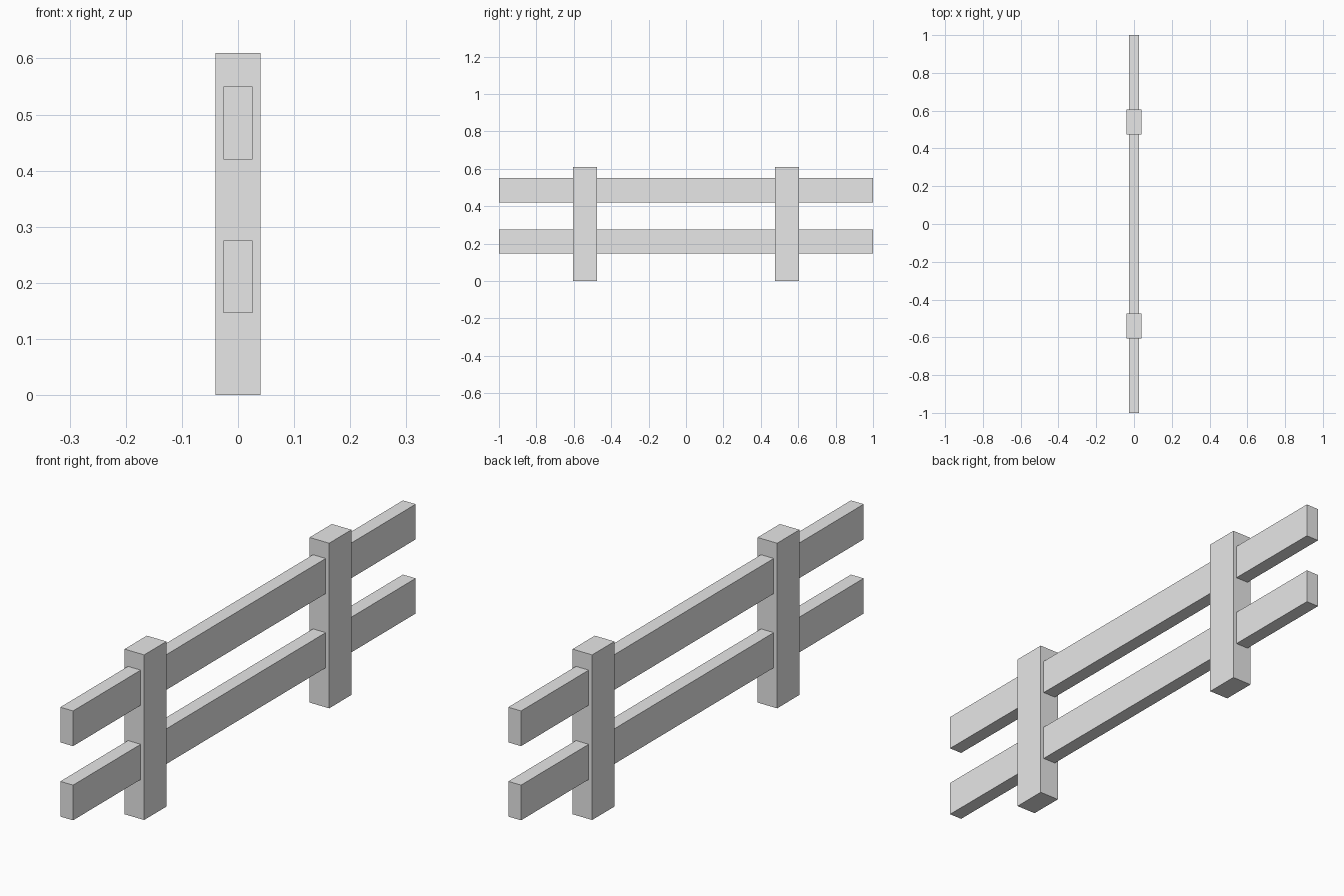
import bpy

if "Cube" in bpy.data.objects:
    bpy.data.objects.remove(bpy.data.objects["Cube"], do_unlink=True)

# Single plain grey
grey = bpy.data.materials.new("light_grey")
grey.use_nodes = True
colour = (0.8, 0.8, 0.8, 1)
grey.diffuse_color = colour
grey.node_tree.nodes["Principled BSDF"].inputs["Base Color"].default_value = colour


def box(name, size, centre):
    bpy.ops.mesh.primitive_cube_add(size=1, location=centre)
    part = bpy.context.object
    part.name = name
    part.scale = size
    bpy.ops.object.transform_apply(location=False, rotation=False, scale=True)
    part.data.materials.append(grey)
    return part


# Upright posts
POST_HEIGHT = 0.61
for name, y in (("front_post", -0.54), ("back_post", 0.54)):
    box(name, (0.08, 0.13, POST_HEIGHT), (0, y, POST_HEIGHT / 2))

# Horizontal rails running through the posts
for name, z in (("lower_rail", 0.211), ("upper_rail", 0.485)):
    box(name, (0.052, 2, 0.13), (0, 0, z))
